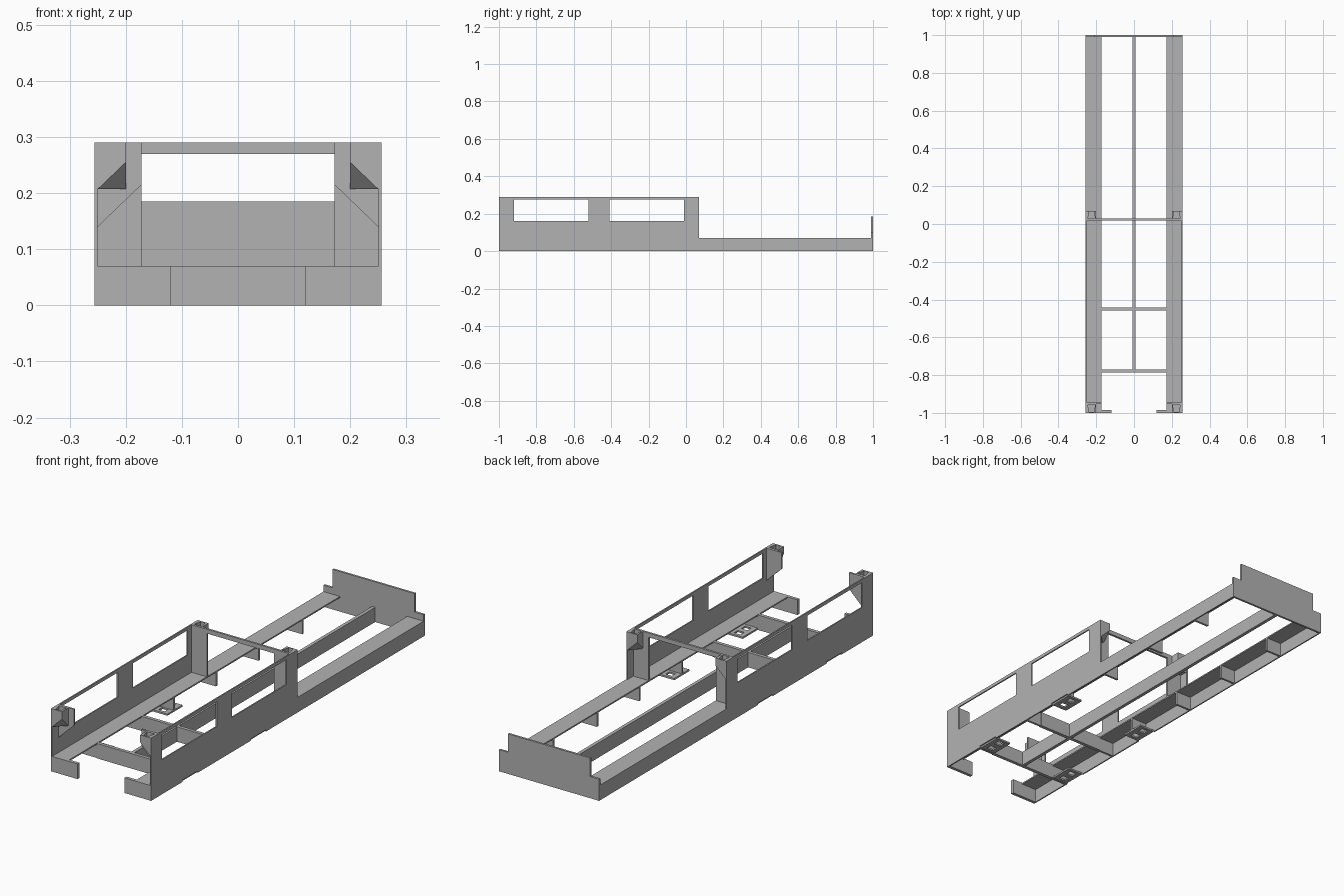
import bpy, bmesh
from mathutils import Vector

if "Cube" in bpy.data.objects:
    bpy.data.objects.remove(bpy.data.objects["Cube"])

grey = bpy.data.materials.new("plain grey")
grey.diffuse_color = (0.45, 0.45, 0.45, 1)
grey.use_nodes = True
grey.node_tree.nodes["Principled BSDF"].inputs["Base Color"].default_value = grey.diffuse_color


def finish(name, bm, mirror=False):
    bmesh.ops.recalc_face_normals(bm, faces=bm.faces[:])
    me = bpy.data.meshes.new(name)
    bm.to_mesh(me)
    bm.free()
    me.materials.append(grey)
    ob = bpy.data.objects.new(name, me)
    bpy.context.collection.objects.link(ob)
    if mirror:
        m = ob.modifiers.new("mirror", 'MIRROR')
        m.use_axis = (True, False, False)
    return ob


def extrude_plate(bm, normal, lo, hi):
    """Thicken flat faces lying at lo along an axis up to hi."""
    res = bmesh.ops.extrude_face_region(bm, geom=bm.faces[:], use_keep_orig=True)
    off = Vector((0, 0, 0))
    off[normal] = hi - lo
    bmesh.ops.translate(bm, vec=off, verts=[v for v in res["geom"] if isinstance(v, bmesh.types.BMVert)])
    bmesh.ops.dissolve_limit(bm, angle_limit=0.01, verts=bm.verts[:], edges=bm.edges[:])


def point(normal, lo, a, b):
    p = [a, b]
    p.insert(normal, lo)
    return p


def grid_plate(name, normal, lo, hi, us, vs, keep, mirror=False):
    """Plate cut on a grid; cells (i, j) kept by a rule."""
    bm = bmesh.new()
    for i in range(len(us) - 1):
        for j in range(len(vs) - 1):
            if keep(i, j):
                bm.faces.new([bm.verts.new(point(normal, lo, a, b)) for a, b in
                              ((us[i], vs[j]), (us[i + 1], vs[j]),
                               (us[i + 1], vs[j + 1]), (us[i], vs[j + 1]))])
    bmesh.ops.remove_doubles(bm, verts=bm.verts[:], dist=1e-5)
    extrude_plate(bm, normal, lo, hi)
    return finish(name, bm, mirror)


def poly_plate(name, normal, lo, hi, pts, mirror=False):
    bm = bmesh.new()
    bm.faces.new([bm.verts.new(point(normal, lo, a, b)) for a, b in pts])
    extrude_plate(bm, normal, lo, hi)
    return finish(name, bm, mirror)


def box(name, x, y, z, mirror=False):
    return grid_plate(name, 2, z[0], z[1], x, y, lambda i, j: True, mirror)


OUT, WALL, IN, DECK, TOP = 0.256, 0.25, 0.172, 0.07, 0.29

# side walls: two windows, low rear part, shallow notches over the foot pads
wall_y = [-1, -0.92, -0.77, -0.66, -0.52, -0.41, -0.27, -0.16, -0.01, 0.07, 1]
wall_z = [0, 0.008, DECK, 0.16, 0.275, TOP]


def wall_cell(i, j):
    if i == 9:
        return j < 2
    if j == 3:
        return i in (0, 4, 8)
    return not (j == 0 and i in (2, 6))


grid_plate("side_wall", 0, WALL, OUT, wall_y, wall_z, wall_cell, True)

# side decks and the ribs below them
box("side_deck", (IN, WALL), (-1, 0.99), (DECK - 0.006, DECK), True)
for y in (0.72, 0.40, 0.09, -0.22, -0.45, -0.777):
    box("deck_rib", (IN, WALL), (y - 0.005, y + 0.005), (0, DECK - 0.006), True)

# foot pads with two holes each
for y in (-0.715, -0.215):
    ys = [y + d for d in (-0.055, -0.04, -0.012, 0.012, 0.04, 0.055)]
    grid_plate("foot_pad", 2, 0, 0.008, [IN, 0.195, 0.227, WALL], ys,
               lambda i, j: not (i == 1 and j in (1, 3)), True)

# centre and cross beams
box("centre_beam", (-0.008, 0.008), (-0.785, 0.99), (0, DECK - 0.002))
for y in (-0.45, -0.777):
    box("cross_beam", (-IN, IN), (y - 0.008, y + 0.008), (0, DECK - 0.001))

# stepped rear plate and front end plates
grid_plate("rear_plate", 1, 0.99, 1, [-OUT, -0.21, 0.21, OUT], [0, 0.1, 0.185],
           lambda i, j: j == 0 or i == 1)
box("front_plate", (0.12, WALL), (-1, -0.985), (0, DECK), True)

# portal frame in the middle
grid_plate("portal_frame", 1, 0.018, 0.028, [-WALL, -IN, IN, WALL], [DECK, 0.27, TOP],
           lambda i, j: j == 1 or i != 1)

# front gusset plates with sloped lower edge
poly_plate("front_gusset", 1, -0.952, -0.944,
           [(IN, 0.215), (WALL, 0.14), (WALL, TOP), (IN, TOP)], True)


def corner_socket(name, end, inner):
    """Corner block with a cut lower corner and a tapered pocket in its top."""
    bm = bmesh.new()
    for x, y, z in ((0.2, end, TOP), (WALL, end, TOP), (WALL, inner, TOP), (0.2, inner, TOP),
                    (0.2, end, 0.255), (WALL, end, 0.207), (WALL, inner, 0.207), (0.2, inner, 0.207)):
        bm.verts.new((x, y, z))
    bmesh.ops.convex_hull(bm, input=bm.verts[:])
    bmesh.ops.dissolve_limit(bm, angle_limit=0.01, verts=bm.verts[:], edges=bm.edges[:])
    bmesh.ops.recalc_face_normals(bm, faces=bm.faces[:])
    top = max(bm.faces, key=lambda f: f.calc_center_median().z)
    bmesh.ops.inset_region(bm, faces=[top], thickness=0.007)
    mid = (end + inner) / 2
    for v in top.verts:
        if (v.co.y - mid) * (end - mid) > 0:
            v.co.x = 0.225 + (v.co.x - 0.225) * 0.6
    res = bmesh.ops.extrude_face_region(bm, geom=[top])
    bmesh.ops.translate(bm, vec=(0, 0, -0.04),
                        verts=[v for v in res["geom"] if isinstance(v, bmesh.types.BMVert)])
    if top.is_valid:
        bmesh.ops.delete(bm, geom=[top], context='FACES_ONLY')
    finish(name, bm, True)


corner_socket("front_socket", -1, -0.952)
corner_socket("rear_socket", 0.07, 0.022)
